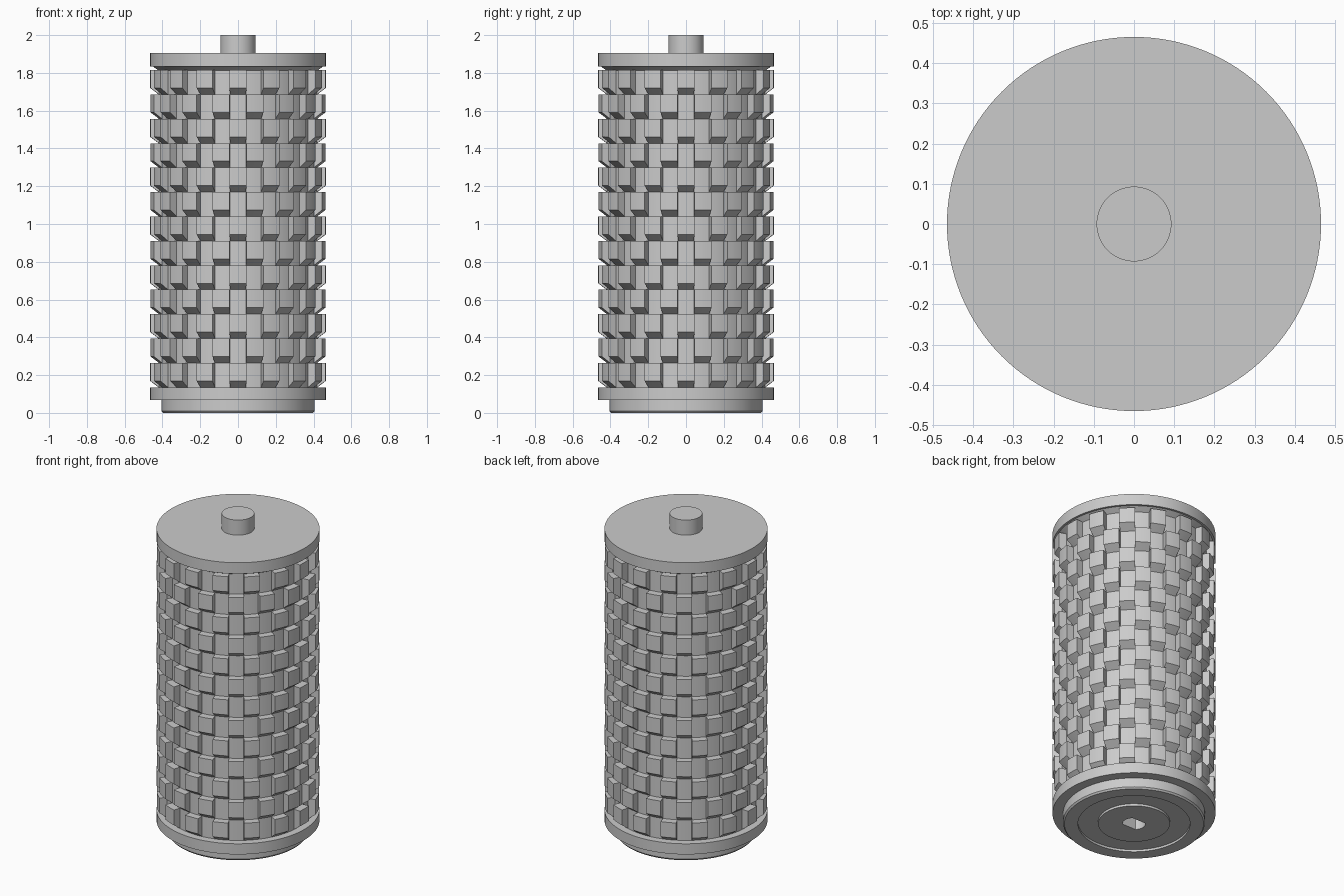
import bpy, bmesh, math

cube = bpy.data.objects.get("Cube")
if cube:
    bpy.data.objects.remove(cube, do_unlink=True)

R_OUT, R_CORE, SEG = 0.465, 0.42, 128
ROWS, TEETH = 13, 16
ROW_TOP, ROW_BOTTOM = 1.815, 0.135
PITCH = (ROW_TOP - ROW_BOTTOM) / ROWS

grey = bpy.data.materials.new("plain_grey")
grey.use_nodes = True
colour = (0.6, 0.6, 0.6, 1)
grey.diffuse_color = colour
grey.node_tree.nodes["Principled BSDF"].inputs["Base Color"].default_value = colour


def finish(name, bm):
    """Turn a bmesh into a grey object with smooth curves and sharp edges."""
    bmesh.ops.recalc_face_normals(bm, faces=bm.faces)
    mesh = bpy.data.meshes.new(name)
    bm.to_mesh(mesh)
    bm.free()
    mesh.materials.append(grey)
    obj = bpy.data.objects.new(name, mesh)
    bpy.context.collection.objects.link(obj)
    return obj


def smooth(obj):
    bpy.ops.object.select_all(action="DESELECT")
    obj.select_set(True)
    bpy.context.view_layer.objects.active = obj
    bpy.ops.object.shade_smooth_by_angle(angle=math.radians(20))


def lathe(name, profile):
    """Revolve (radius, height) points from bottom to top, capping both ends."""
    bm = bmesh.new()
    rings = [[bm.verts.new((r * math.cos(a), r * math.sin(a), z))
              for a in (math.tau * i / SEG for i in range(SEG))]
             for r, z in profile]
    for low, high in zip(rings, rings[1:]):
        for i in range(SEG):
            j = (i + 1) % SEG
            bm.faces.new((low[i], low[j], high[j], high[i]))
    bm.faces.new(rings[0])
    bm.faces.new(rings[-1])
    return finish(name, bm)


def add_tooth(bm, centre, top):
    """Curved block with a sloping underside."""
    section = [(R_CORE - 0.01, top), (R_OUT, top), (R_OUT, top - 0.095),
               (R_CORE, top - PITCH), (R_CORE - 0.01, top - PITCH)]
    steps, width = 4, math.pi / TEETH
    slices = []
    for s in range(steps + 1):
        a = centre + width * (s / steps - 0.5)
        slices.append([bm.verts.new((r * math.cos(a), r * math.sin(a), z))
                       for r, z in section])
    count = len(section)
    for one, two in zip(slices, slices[1:]):
        for i in range(count):
            j = (i + 1) % count
            bm.faces.new((one[i], one[j], two[j], two[i]))
    bm.faces.new(slices[0])
    bm.faces.new(slices[-1])


# Core with end flanges, base hub and shallow ring groove underneath
body = lathe("roller_body", [
    (0.205, 0), (0.205, 0.014), (0.32, 0.014), (0.32, 0),
    (0.397, 0), (0.405, 0.01), (0.405, 0.068),
    (R_OUT, 0.068), (R_OUT, 0.135), (R_CORE, 0.135),
    (R_CORE, 1.812), (0.452, 1.835), (R_OUT, 1.835), (R_OUT, 1.905)])

# Flat-sided shaft socket in the base
socket = lathe("socket_cutter", [(0.066, -0.1), (0.066, 0.25)])
for v in socket.data.vertices:
    v.co.y = max(-0.045, min(0.045, v.co.y))
socket.hide_render = True
cut = body.modifiers.new("socket", "BOOLEAN")
cut.operation = "DIFFERENCE"
cut.solver = "EXACT"
cut.object = socket
bpy.context.view_layer.objects.active = body
bpy.ops.object.modifier_apply(modifier=cut.name)
bpy.data.objects.remove(socket, do_unlink=True)
smooth(body)

# Axle pin on top
smooth(lathe("axle_pin", [(0.093, 1.89), (0.093, 2.0)]))

# Staggered rows of teeth around the core
bm = bmesh.new()
for row in range(ROWS):
    for t in range(TEETH):
        add_tooth(bm, math.tau * (t + 0.5 * (row % 2)) / TEETH,
                  ROW_TOP - row * PITCH)
smooth(finish("roller_teeth", bm))
